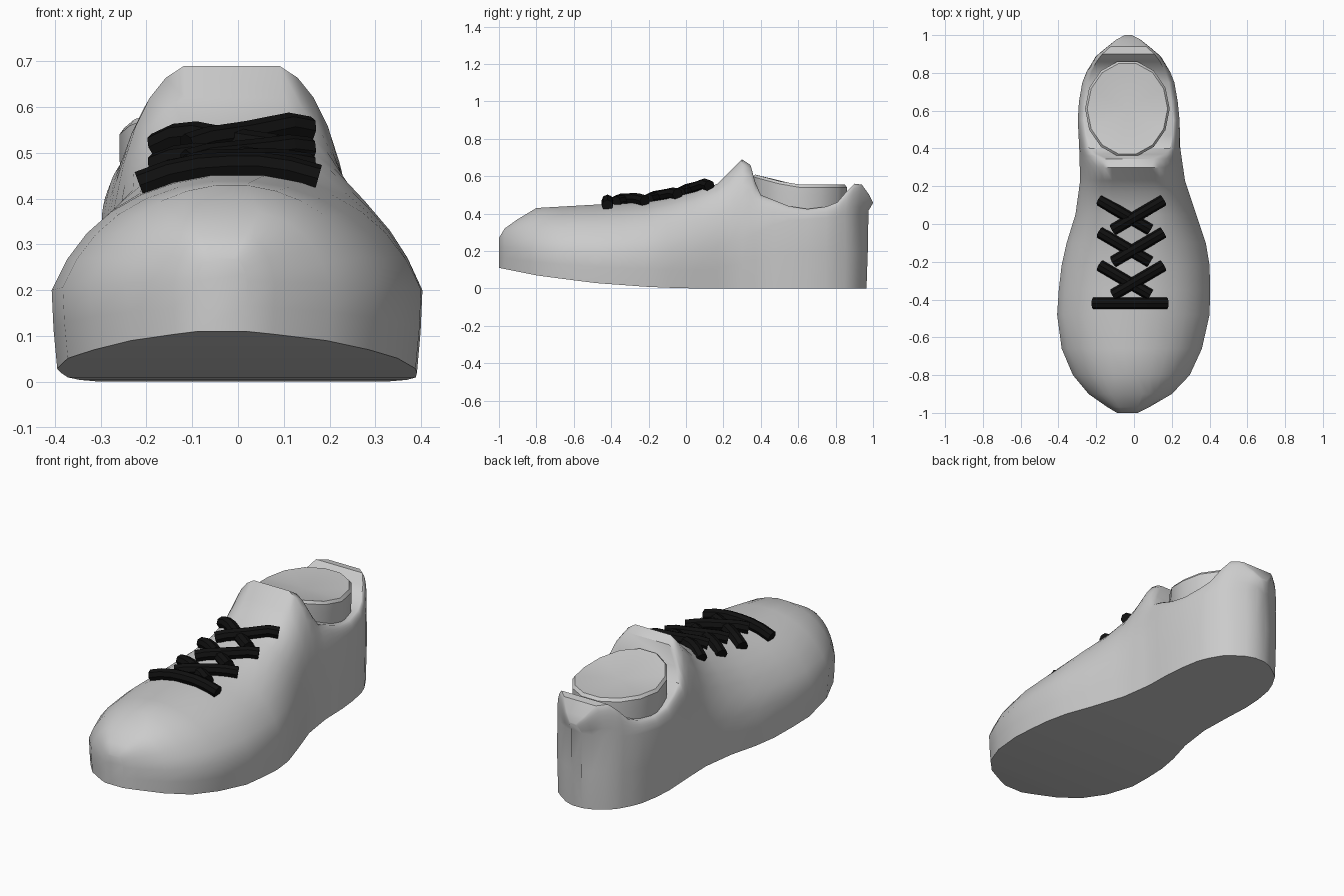
import bpy, bmesh, math
from mathutils import Vector
from mathutils.bvhtree import BVHTree

cube = bpy.data.objects.get("Cube")
if cube:
    bpy.data.objects.remove(cube, do_unlink=True)


def material(name, value):
    mat = bpy.data.materials.new(name)
    mat.use_nodes = True
    colour = (value, value, value, 1)
    mat.diffuse_color = colour
    mat.node_tree.nodes["Principled BSDF"].inputs["Base Color"].default_value = colour
    return mat


pale_grey = material("pale grey", 0.6)
black = material("black", 0.005)


def along(points, y):
    """Read a profile of (y, value) points at y."""
    for (a, va), (b, vb) in zip(points, points[1:]):
        if y <= b:
            return va + (vb - va) * max(0, (y - a) / (b - a))
    return points[-1][1]


def finish(name, bm, mat, angle=35):
    bmesh.ops.recalc_face_normals(bm, faces=bm.faces)
    mesh = bpy.data.meshes.new(name)
    bm.to_mesh(mesh)
    obj = bpy.data.objects.new(name, mesh)
    bpy.context.collection.objects.link(obj)
    mesh.materials.append(mat)
    smooth(obj, angle)
    return obj


def smooth(obj, angle):
    bpy.ops.object.select_all(action="DESELECT")
    obj.select_set(True)
    bpy.context.view_layer.objects.active = obj
    bpy.ops.object.shade_smooth_by_angle(angle=math.radians(angle))


# Shoe profiles, from toe to heel
outer_side = [(-1, .02), (-.97, .08), (-.91, .19), (-.81, .29), (-.68, .355), (-.48, .4),
              (-.25, .405), (-.1, .38), (.05, .33), (.23, .27), (.4, .245), (.6, .24),
              (.77, .21), (.91, .14), (.98, .05), (1, 0)]
inner_side = [(-1, -.09), (-.97, -.14), (-.9, -.24), (-.78, -.34), (-.64, -.39), (-.47, -.408),
              (-.25, -.39), (-.07, -.35), (.05, -.31), (.23, -.285), (.4, -.29), (.6, -.3),
              (.77, -.27), (.91, -.2), (.98, -.11), (1, -.06)]
sole_height = [(-1, .11), (-.8, .07), (-.5, .03), (-.2, .008), (0, 0)]
bend_height = [(-1, .22), (-.5, .2), (.1, .2), (.35, .28), (.5, .36), (.8, .38), (1, .4)]
crown = [(-1, .27), (-.97, .32), (-.9, .37), (-.8, .43), (-.45, .45), (-.2, .46), (0, .5),
         (.17, .56), (.3, .69), (.345, .66), (.37, .57), (.4, .5), (.55, .44), (.68, .42),
         (.8, .45), (.86, .52), (.9, .56), (.94, .555), (.98, .5), (1, .46)]
flat_share = [(-1, .5), (-.8, .1), (-.4, .15), (0, .3), (.17, .4), (.3, .38), (.345, .45),
              (.37, .65), (.4, .8), (.5, .88), (.85, .88), (1, .6)]
stations = [-1, -.97, -.9, -.8, -.66, -.48, -.35, -.22, -.1, .05, .17, .23, .3, .345, .37, .4,
            .47, .55, .65, .75, .81, .86, .9, .94, .98, 1]
ARC = 6


def half_section(y, edge, middle):
    """Points from the sole edge over the bend to the edge of the crown."""
    low, bend, top = (along(p, y) for p in (sole_height, bend_height, crown))
    reach = edge - middle
    flat = reach * along(flat_share, y)
    lean = .035 * max(0, (y - .8) / .2)
    points = [Vector((middle + reach * .97, y - lean, low)),
              Vector((middle + reach * .99, y - lean * .8, (low + bend) / 2))]
    shoulder_x = flat + (reach - flat) * .75
    shoulder_z = bend + (top - bend) * .88
    for i in range(ARC + 1):
        t = i / ARC
        a, b, c = (1 - t) ** 2, 2 * t * (1 - t), t * t
        points.append(Vector((middle + a * reach + b * shoulder_x + c * flat,
                              y - lean * (1 - t) ** 2,
                              a * bend + b * shoulder_z + c * top)))
    return points


# Shoe body, lofted through the stations
bm = bmesh.new()
rings = []
for y in stations:
    right, left = along(inner_side, y), along(outer_side, y)
    middle = (right + left) / 2
    ring = half_section(y, left, middle) + half_section(y, right, middle)[::-1]
    rings.append([bm.verts.new(p) for p in ring])
for first, second in zip(rings, rings[1:]):
    for i in range(len(first)):
        j = (i + 1) % len(first)
        bm.faces.new((first[i], first[j], second[j], second[i]))
bm.faces.new(rings[0])
bm.faces.new(rings[-1])
surface = BVHTree.FromBMesh(bm)
finish("shoe_body", bm, pale_grey, 40)

# Sock-like ankle plug filling the opening
bm = bmesh.new()
sides = 14
loops = []
for scale, drop in ((.97, .2), (1, .06), (1, .015), (.95, 0)):
    loop = []
    for i in range(sides):
        turn = math.tau * i / sides
        y = .61 + .258 * scale * math.sin(turn)
        top = .555 + .3 * max(0, .58 - y) ** 1.1
        loop.append(bm.verts.new((-.035 + .224 * scale * math.cos(turn), y, top - drop)))
    loops.append(loop)
for first, second in zip(loops, loops[1:]):
    for i in range(sides):
        j = (i + 1) % sides
        bm.faces.new((first[i], first[j], second[j], second[i]))
bm.faces.new(loops[0])
centre = bm.verts.new((-.035, .61, .55))
for i in range(sides):
    bm.faces.new((loops[-1][i], loops[-1][(i + 1) % sides], centre))
finish("ankle_lining", bm, pale_grey)


# Laces, laid over the upper
def lace(name, start, end, lift):
    curve = bpy.data.curves.new(name, "CURVE")
    curve.dimensions = "3D"
    curve.bevel_depth = .031
    curve.bevel_resolution = 2
    curve.use_fill_caps = True
    spline = curve.splines.new("POLY")
    steps = 6
    spline.points.add(steps)
    for i, point in enumerate(spline.points):
        x, y = Vector(start).lerp(Vector(end), i / steps)
        hit = surface.ray_cast(Vector((x, y, 2)), Vector((0, 0, -1)))[0]
        point.co = (x, y, hit.z + lift, 1)
    obj = bpy.data.objects.new(name, curve)
    bpy.context.collection.objects.link(obj)
    curve.materials.append(black)
    bpy.ops.object.select_all(action="DESELECT")
    obj.select_set(True)
    bpy.context.view_layer.objects.active = obj
    bpy.ops.object.convert(target="MESH")
    smooth(bpy.context.object, 40)


lace("lace_bar", (-.215, -.42), (.175, -.42), .02)
for row, y in enumerate((-.22, -.045, .125)):
    lace(f"lace_left_{row}", (.155, y), (-.11, y - .155), .022)
    lace(f"lace_right_{row}", (-.18, y), (.085, y - .155), .012)
